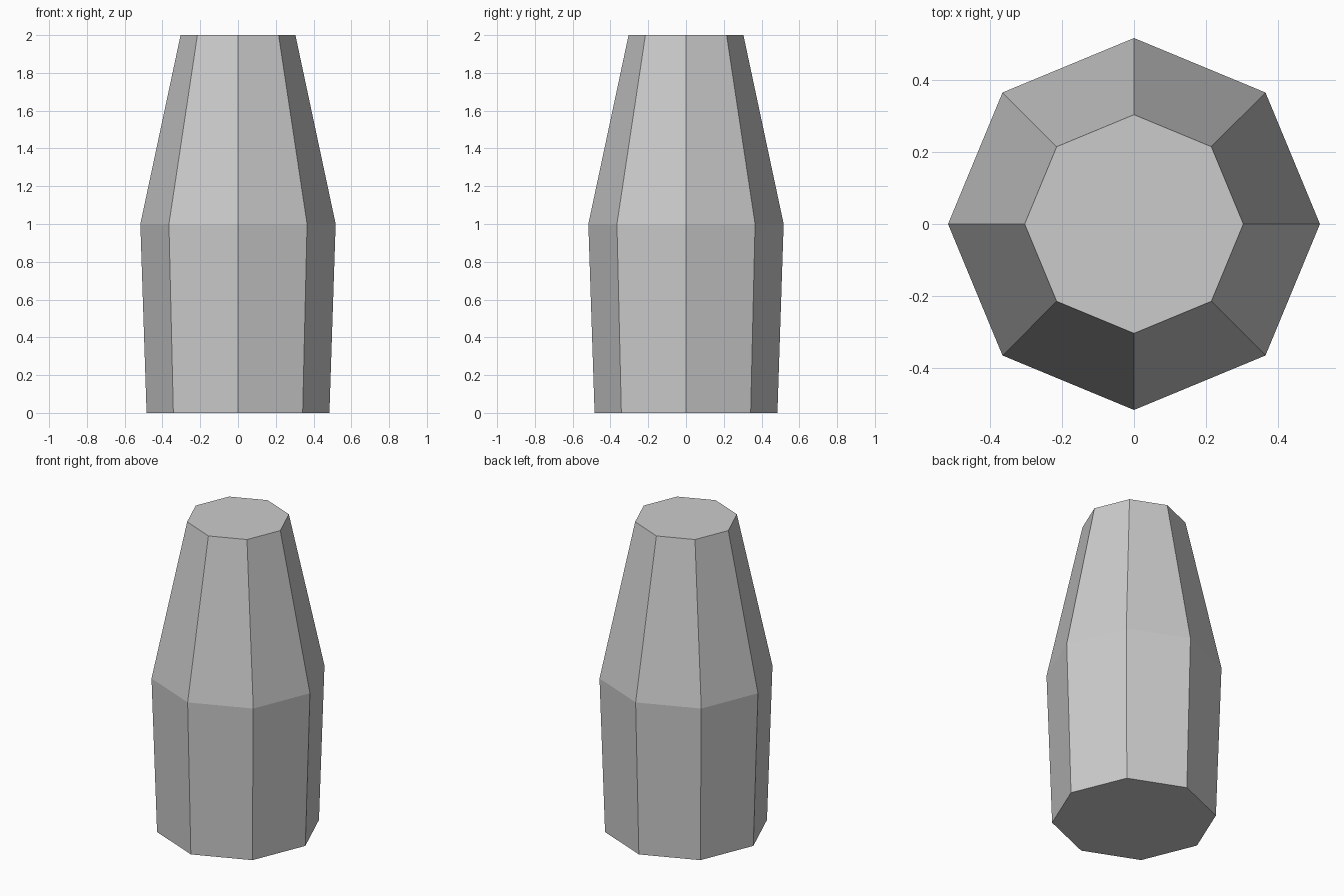
import bpy, bmesh
from math import cos, sin, tau

if "Cube" in bpy.data.objects:
    bpy.data.objects.remove(bpy.data.objects["Cube"])

SIDES = 8
PROFILE = [(0.484, 0.0), (0.517, 1.0), (0.304, 2.0)]  # radius, height

bm = bmesh.new()

# One octagonal ring per profile point, corners on the axes
rings = [[bm.verts.new((r * cos(tau * i / SIDES), r * sin(tau * i / SIDES), z))
          for i in range(SIDES)] for r, z in PROFILE]

# Side walls between neighbouring rings
for low, high in zip(rings, rings[1:]):
    for i in range(SIDES):
        j = (i + 1) % SIDES
        bm.faces.new((low[i], low[j], high[j], high[i]))

# Flat bottom and top
bm.faces.new(rings[0][::-1])
bm.faces.new(rings[-1])

mesh = bpy.data.meshes.new("tapered_body")
bm.to_mesh(mesh)
bm.free()
body = bpy.data.objects.new("tapered_body", mesh)
bpy.context.collection.objects.link(body)
